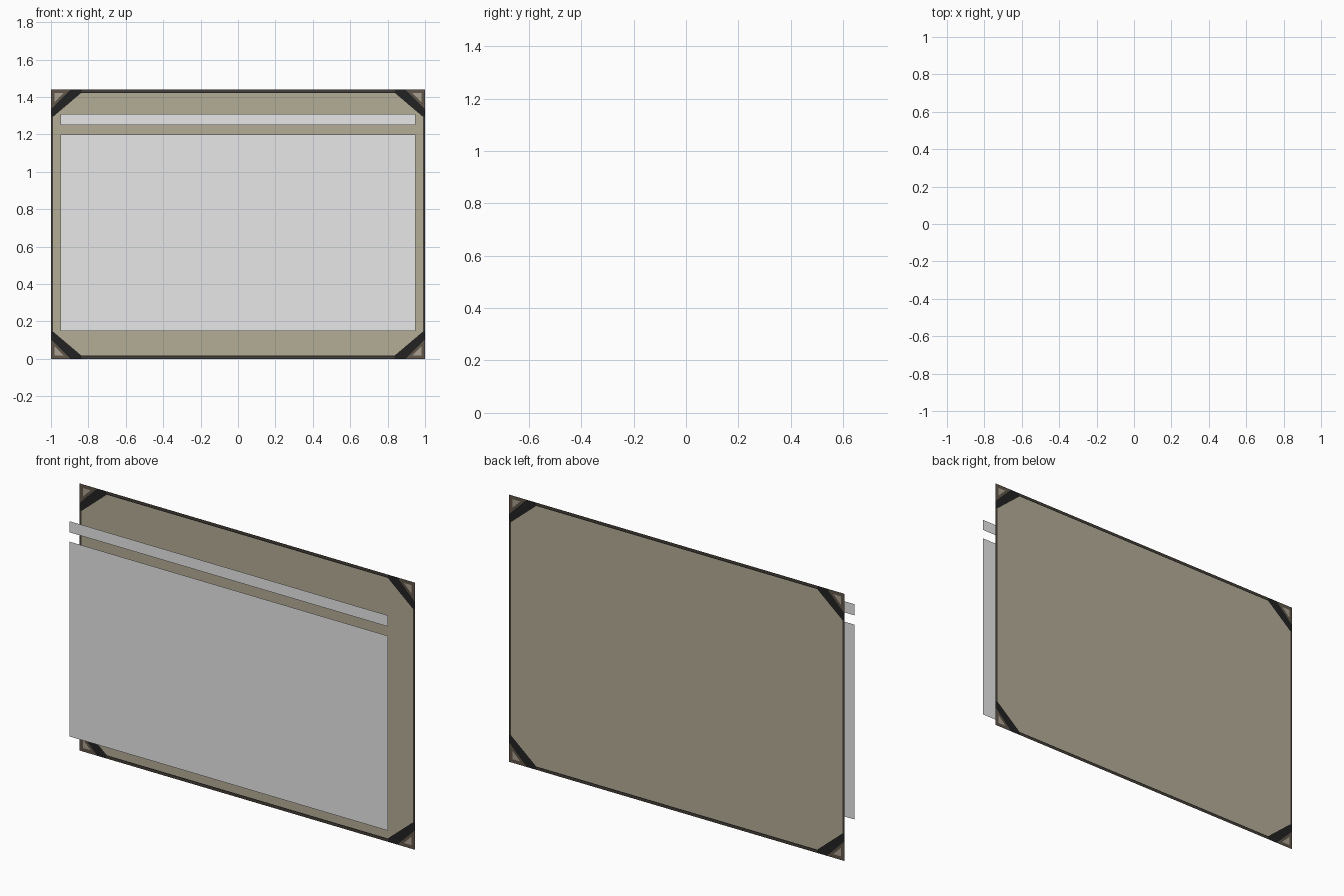
import bpy, bmesh

if "Cube" in bpy.data.objects:
    bpy.data.objects.remove(bpy.data.objects["Cube"])

W, H = 1.0, 0.72          # half width and half height of the frame
BACK_Y, FRONT_Y = 0.079, -0.079


def material(name, rgb):
    m = bpy.data.materials.new(name)
    m.diffuse_color = (*rgb, 1)
    m.use_nodes = True
    m.node_tree.nodes["Principled BSDF"].inputs["Base Color"].default_value = m.diffuse_color
    return m


grey = material("display grey", (0.8, 0.8, 0.8))
tan = material("panel tan", (0.456, 0.413, 0.305))
dark = material("border dark brown", (0.06, 0.05, 0.038))
black = material("bracket black", (0.016, 0.016, 0.016))
brown = material("corner brown", (0.115, 0.092, 0.067))
light = material("corner worn spot", (0.40, 0.35, 0.28))


def sheet(name, y, mat, polys):
    """Flat zero-thickness sheet facing -y from (x, v) polygons, v measured from mid height."""
    bm = bmesh.new()
    for p in polys:
        area = sum(a[0] * b[1] - b[0] * a[1] for a, b in zip(p, p[1:] + p[:1]))
        if area < 0:
            p = p[::-1]
        bm.faces.new([bm.verts.new((x, y, v + H)) for x, v in p])
    bmesh.ops.remove_doubles(bm, verts=bm.verts, dist=1e-5)
    me = bpy.data.meshes.new(name)
    bm.to_mesh(me)
    bm.free()
    me.materials.append(mat)
    ob = bpy.data.objects.new(name, me)
    bpy.context.collection.objects.link(ob)


def rect(x0, x1, v0, v1):
    return [(x0, v0), (x1, v0), (x1, v1), (x0, v1)]


def mirrored(polys, signs):
    return [[(x * sx, v * sv) for x, v in p] for p in polys for sx, sv in signs]


FOUR = [(1, 1), (-1, 1), (-1, -1), (1, -1)]
CX, CV = 0.838, 0.575      # where the corner brackets begin
IX, IV = 0.988, 0.702      # inner edge of the border
SEAM = 0.005

# back panel with clipped corners
sheet("back_panel", BACK_Y, tan, [[(CX, IV), (-CX, IV), (-IX, CV), (-IX, -CV),
                                   (-CX, -IV), (CX, -IV), (IX, -CV), (IX, CV)]])

# border strips, with a thin black seam inside the top and bottom ones
sheet("border_strips", BACK_Y, dark,
      mirrored([rect(-CX, CX, IV + SEAM, H)], [(1, 1), (1, -1)])
      + mirrored([rect(IX, W, -CV, CV)], [(1, 1), (-1, 1)]))
sheet("border_seams", BACK_Y, black,
      mirrored([rect(-CX, CX, IV, IV + SEAM)], [(1, 1), (1, -1)]))

# diagonal corner brackets
A, B, C = (0.895, H), (W, 0.615), (W, H)
sheet("corner_brackets", BACK_Y, black,
      mirrored([[(CX, H), (CX, IV), (IX, CV), (W, CV), B, A]], FOUR))

# corner triangles with a pale worn spot in the middle
tri = [A, B, C]
mid = (sum(p[0] for p in tri) / 3, sum(p[1] for p in tri) / 3)
spot = [(mid[0] + (x - mid[0]) * 0.45, mid[1] + (v - mid[1]) * 0.45) for x, v in tri]
ring = [[tri[i], tri[(i + 1) % 3], spot[(i + 1) % 3], spot[i]] for i in range(3)]
sheet("corner_plates", BACK_Y, brown, mirrored(ring, FOUR))
sheet("corner_spots", BACK_Y, light, mirrored([spot], FOUR))

# floating display sheets in front of the panel
sheet("main_display", FRONT_Y, grey, [rect(-0.95, 0.95, 0.15 - H, 1.20 - H)])
sheet("title_strip", FRONT_Y, grey, [rect(-0.95, 0.95, 1.25 - H, 1.31 - H)])
